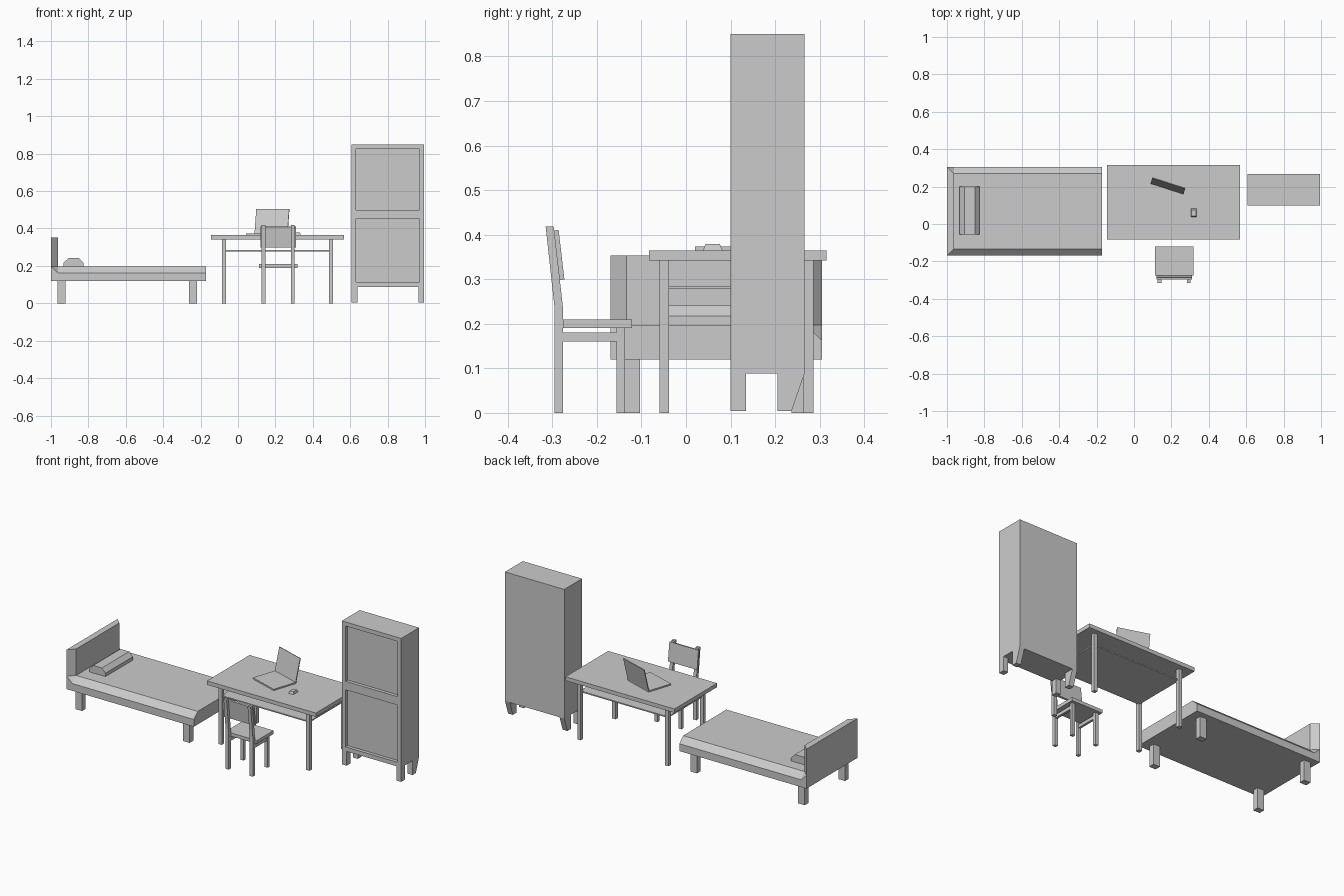
import bpy, bmesh
from math import radians
from mathutils import Matrix, Vector

if "Cube" in bpy.data.objects:
    bpy.data.objects.remove(bpy.data.objects["Cube"])

grey = bpy.data.materials.new("plain_grey")
grey.use_nodes = True
grey.diffuse_color = (0.6, 0.6, 0.6, 1)
grey.node_tree.nodes["Principled BSDF"].inputs["Base Color"].default_value = (0.6, 0.6, 0.6, 1)


def finish(name, bm):
    bmesh.ops.recalc_face_normals(bm, faces=bm.faces)
    mesh = bpy.data.meshes.new(name)
    bm.to_mesh(mesh)
    bm.free()
    mesh.materials.append(grey)
    ob = bpy.data.objects.new(name, mesh)
    bpy.context.collection.objects.link(ob)
    return ob


def box(name, x, y, z, frame=Matrix()):
    """Box from (min, max) pairs, placed in an optional frame."""
    bm = bmesh.new()
    bmesh.ops.create_cube(bm, size=1)
    for v in bm.verts:
        v.co = frame @ Vector([(a + b) / 2 + c * (b - a) for c, (a, b) in zip(v.co, (x, y, z))])
    return finish(name, bm)


def prism(name, profile, axis, span):
    """Profile extruded along x (points are y, z) or along y (points are x, z)."""
    bm = bmesh.new()
    rings = []
    for s in span:
        rings.append([bm.verts.new((s, a, b) if axis == "x" else (a, s, b)) for a, b in profile])
    bm.faces.new(rings[0])
    bm.faces.new(rings[1])
    for i in range(len(profile)):
        bm.faces.new((rings[0][i - 1], rings[0][i], rings[1][i], rings[1][i - 1]))
    return finish(name, bm)


# Bed: mattress and headboard in one body, with chamfered long edges
bm = bmesh.new()
HEAD, NECK, FOOT = -1.0, -0.963, -0.17
MID, OUT, INN = 0.068, 0.237, 0.201
points = {
    "A": (HEAD, OUT, 0.12), "B": (FOOT, OUT, 0.12), "C": (FOOT, OUT, 0.163),
    "D": (NECK, OUT, 0.163), "E": (HEAD, OUT, 0.197), "F": (HEAD, OUT, 0.353),
    "G": (FOOT, INN, 0.197), "H": (NECK, INN, 0.197), "I": (NECK, INN, 0.353),
}
sides = [{k: bm.verts.new((x, MID + s * y, z)) for k, (x, y, z) in points.items()} for s in (-1, 1)]
for side in sides:
    for face in ("ABCDE", "DCGH", "DHE", "EHIF"):
        bm.faces.new([side[k] for k in face])
for chain in ("AB", "BCG", "GH", "HI", "IF", "FEA"):
    bm.faces.new([sides[0][k] for k in chain] + [sides[1][k] for k in reversed(chain)])
finish("bed_body", bm)

for x in (-0.965, -0.262):
    for y in (-0.138, 0.237):
        box("bed_leg", (x, x + 0.043), (y, y + 0.035), (0, 0.12))

prism("pillow", [(-0.932, 0.197), (-0.932, 0.217), (-0.907, 0.241), (-0.85, 0.241),
                 (-0.826, 0.217), (-0.826, 0.197)], "y", (-0.055, 0.2))

# Table with a thin shelf under the top
box("table_top", (-0.145, 0.566), (-0.083, 0.315), (0.342, 0.365))
box("table_shelf", (-0.075, 0.5), (-0.049, 0.275), (0.278, 0.285))
for x in (-0.086, 0.487):
    for y in (-0.06, 0.264):
        box("table_leg", (x, x + 0.022), (y, y + 0.022), (0, 0.342))

# Laptop, turned on the table, with a tilted screen
turn = Matrix.Translation((0.043, 0.077, 0.365)) @ Matrix.Rotation(radians(-18), 4, "Z")
box("laptop_base", (0, 0.185), (0, 0.15), (0, 0.008), turn)
hinge = turn @ Matrix.Translation((0, 0.146, 0.006)) @ Matrix.Rotation(radians(-13), 4, "X")
box("laptop_screen", (0, 0.185), (0, 0.005), (0, 0.138), hinge)

# Mouse with a narrowed top
mouse = box("mouse", (0.304, 0.335), (0.038, 0.082), (0.365, 0.379))
for v in mouse.data.vertices:
    if v.co.z > 0.37:
        v.co.x += 0.004 if v.co.x < 0.32 else -0.004
        v.co.y += 0.006 if v.co.y < 0.06 else -0.006

# Chair facing the table
box("chair_seat", (0.113, 0.317), (-0.276, -0.121), (0.19, 0.21))
for x in (0.126, 0.283):
    span = (x, x + 0.02)
    box("chair_front_leg", span, (-0.156, -0.137), (0, 0.19))
    prism("chair_back_post", [(-0.295, 0), (-0.276, 0), (-0.276, 0.235), (-0.297, 0.418),
                              (-0.315, 0.418), (-0.295, 0.235)], "x", span)
    box("chair_side_rail", (x + 0.003, x + 0.017), (-0.277, -0.155), (0.16, 0.18))
prism("chair_backrest", [(-0.284, 0.298), (-0.273, 0.3), (-0.286, 0.411), (-0.297, 0.409)],
      "x", (0.119, 0.309))

# Wardrobe with two recessed front panels
X0, X1, Y0, Y1, Z0, Z1 = 0.608, 0.995, 0.1, 0.266, 0.088, 0.85
RIM, DEPTH = 0.024, 0.02
box("wardrobe_body", (X0, X1), (Y0 + DEPTH, Y1), (Z0, Z1))
for x in (X0, X1 - RIM):
    box("wardrobe_stile", (x, x + RIM), (Y0, Y0 + DEPTH), (Z0, Z1))
for z in ((Z0, 0.113), (0.45, 0.5), (0.826, Z1)):
    box("wardrobe_rail", (X0 + RIM, X1 - RIM), (Y0, Y0 + DEPTH), z)
for x in (X0, X1 - 0.031):
    span = (x, x + 0.031)
    box("wardrobe_front_leg", span, (Y0, 0.135), (0.004, Z0))
    prism("wardrobe_back_leg", [(0.205, 0.004), (0.237, 0.004), (Y1, Z0), (0.205, Z0)], "x", span)
